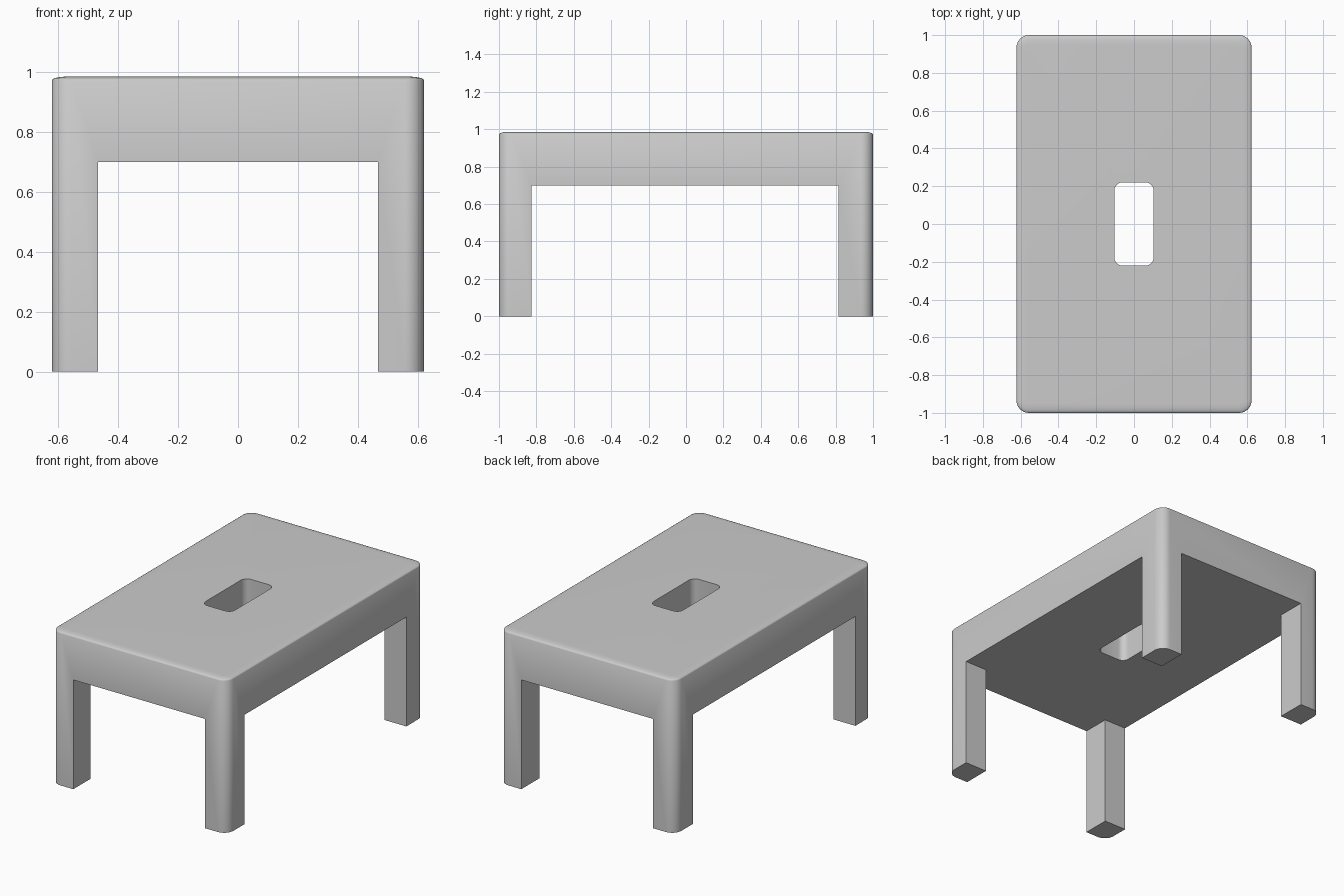
import bpy
import bmesh
from math import cos, sin, pi, radians

if "Cube" in bpy.data.objects:
    bpy.data.objects.remove(bpy.data.objects["Cube"])

W, L, H = 0.622, 1.0, 0.986     # half width, half length, height
RADIUS = 0.065                  # upright corner radius
UNDER = 0.70                    # underside of the seat


def rounded_rect(hx, hy, r, seg=8):
    pts = []
    for q, (sx, sy) in enumerate([(1, 1), (-1, 1), (-1, -1), (1, -1)]):
        for i in range(seg + 1):
            a = (q + i / seg) * pi / 2
            pts.append((sx * (hx - r) + r * cos(a), sy * (hy - r) + r * sin(a)))
    return pts


def loft(name, rings):
    """Solid from stacked (outline, z) rings."""
    bm = bmesh.new()
    loops = [[bm.verts.new((x, y, z)) for x, y in pts] for pts, z in rings]
    n = len(loops[0])
    for a, b in zip(loops, loops[1:]):
        for i in range(n):
            j = (i + 1) % n
            bm.faces.new((a[i], a[j], b[j], b[i]))
    bm.faces.new(loops[0][::-1])
    bm.faces.new(loops[-1])
    bmesh.ops.recalc_face_normals(bm, faces=bm.faces)
    mesh = bpy.data.meshes.new(name)
    bm.to_mesh(mesh)
    bm.free()
    ob = bpy.data.objects.new(name, mesh)
    bpy.context.collection.objects.link(ob)
    return ob


# Full block with a shallow softened top edge
rings = [(rounded_rect(W, L, RADIUS), 0)]
for i in range(6):
    a = i / 5 * pi / 2
    inset = 0.05 * (1 - cos(a))
    rings.append((rounded_rect(W - inset, L - inset, RADIUS - inset),
                  H - 0.013 + 0.013 * sin(a)))
stool = loft("step_stool", rings)

# Cross-shaped space between the four legs
x, y0, y1, f = 0.467, -0.825, 0.815, 1.5
cross = [(x, y0), (f, y0), (f, y1), (x, y1), (x, f), (-x, f),
         (-x, y1), (-f, y1), (-f, y0), (-x, y0), (-x, -f), (x, -f)]
leg_gap = loft("leg_gap_cutter", [(cross, -0.5), (cross, UNDER)])

# Rounded hand hole through the seat
hole = rounded_rect(0.104, 0.22, 0.042, 6)
hand_hole = loft("hand_hole_cutter", [(hole, 0.3), (hole, 1.3)])

bpy.context.view_layer.objects.active = stool
stool.select_set(True)
for cutter in (leg_gap, hand_hole):
    cutter.hide_render = True
    mod = stool.modifiers.new("cut", 'BOOLEAN')
    mod.operation = 'DIFFERENCE'
    mod.solver = 'EXACT'
    mod.object = cutter
    bpy.ops.object.modifier_apply(modifier=mod.name)
    bpy.data.objects.remove(cutter)

bpy.ops.object.shade_smooth_by_angle(angle=radians(50))
